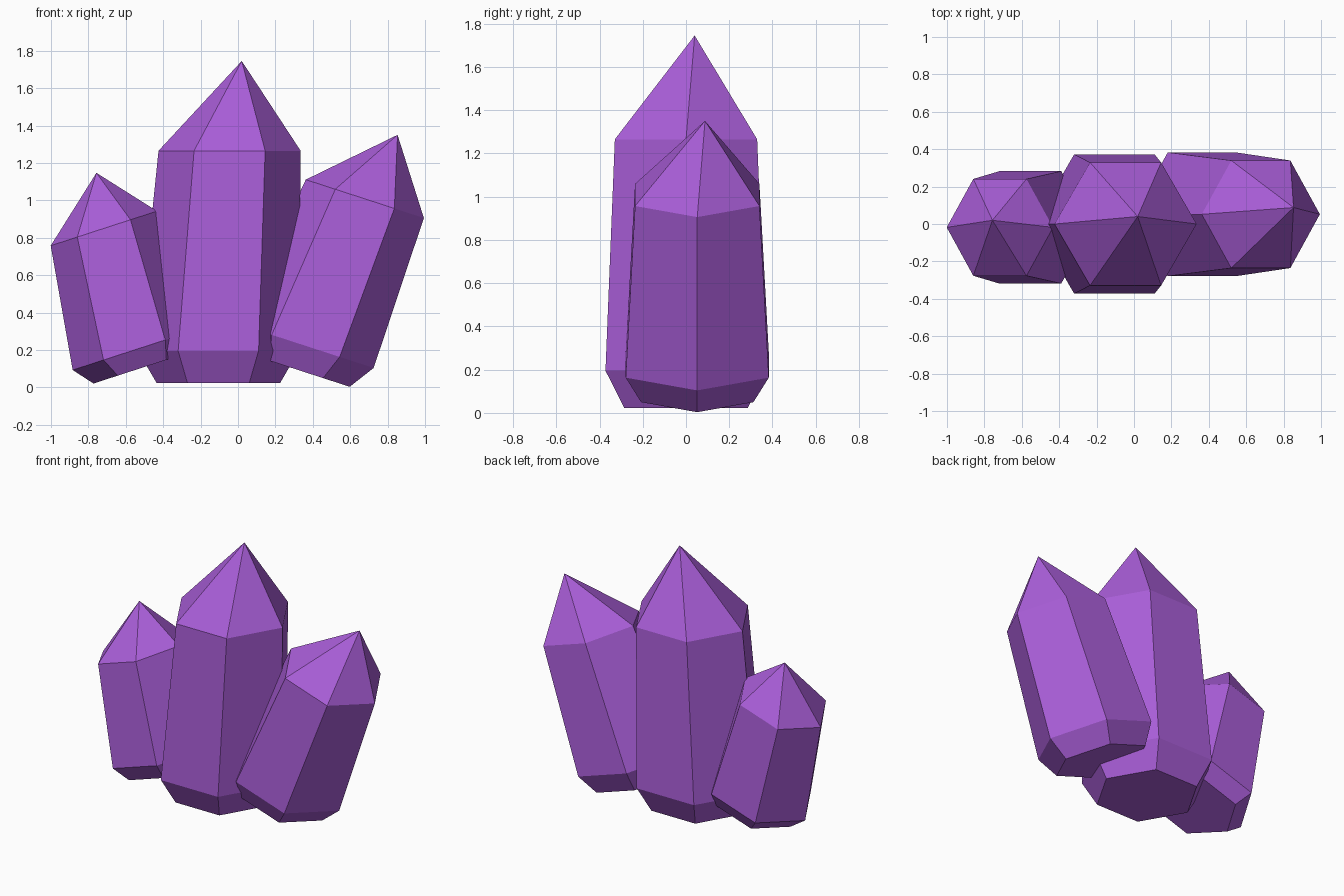
import bpy, bmesh, math
from mathutils import Vector

if "Cube" in bpy.data.objects:
    bpy.data.objects.remove(bpy.data.objects["Cube"])

purple = bpy.data.materials.new("amethyst purple")
purple.diffuse_color = (0.402, 0.112, 0.694, 1)
purple.use_nodes = True
purple.node_tree.nodes["Principled BSDF"].inputs["Base Color"].default_value = purple.diffuse_color


def crystal(name, tilt, y, rings, apex):
    """Six-sided crystal: rings are (x, z, radius) from base to shoulder."""
    across = Vector((math.cos(tilt), 0, -math.sin(tilt)))
    bm = bmesh.new()
    loops = []
    for x, z, r in rings:
        loops.append([bm.verts.new(Vector((x, y, z))
                      + across * (r * math.cos(k * math.pi / 3))
                      + Vector((0, r * math.sin(k * math.pi / 3), 0)))
                      for k in range(6)])
    # flat base
    bm.faces.new(loops[0][::-1])
    # bevelled foot and long sides
    for low, high in zip(loops, loops[1:]):
        for k in range(6):
            n = (k + 1) % 6
            bm.faces.new((low[k], low[n], high[n], high[k]))
    # off-centre point
    tip = bm.verts.new(apex)
    for k in range(6):
        bm.faces.new((loops[-1][k], loops[-1][(k + 1) % 6], tip))
    bmesh.ops.recalc_face_normals(bm, faces=bm.faces)
    mesh = bpy.data.meshes.new(name)
    bm.to_mesh(mesh)
    bm.free()
    mesh.materials.append(purple)
    obj = bpy.data.objects.new(name, mesh)
    bpy.context.collection.objects.link(obj)


crystal("tall_middle_crystal", 0, 0,
        [(-0.105, 0.023, 0.33), (-0.105, 0.195, 0.43), (-0.045, 1.265, 0.38)],
        (0.02, 0.04, 1.745))
crystal("short_left_crystal", math.radians(-18), -0.018,
        [(-0.513, 0.105, 0.273), (-0.554, 0.20, 0.347), (-0.717, 0.85, 0.299)],
        (-0.757, 0.02, 1.147))
crystal("leaning_right_crystal", math.radians(18), 0.052,
        [(0.312, 0.096, 0.30), (0.362, 0.222, 0.382), (0.678, 1.008, 0.332)],
        (0.853, 0.088, 1.35))
